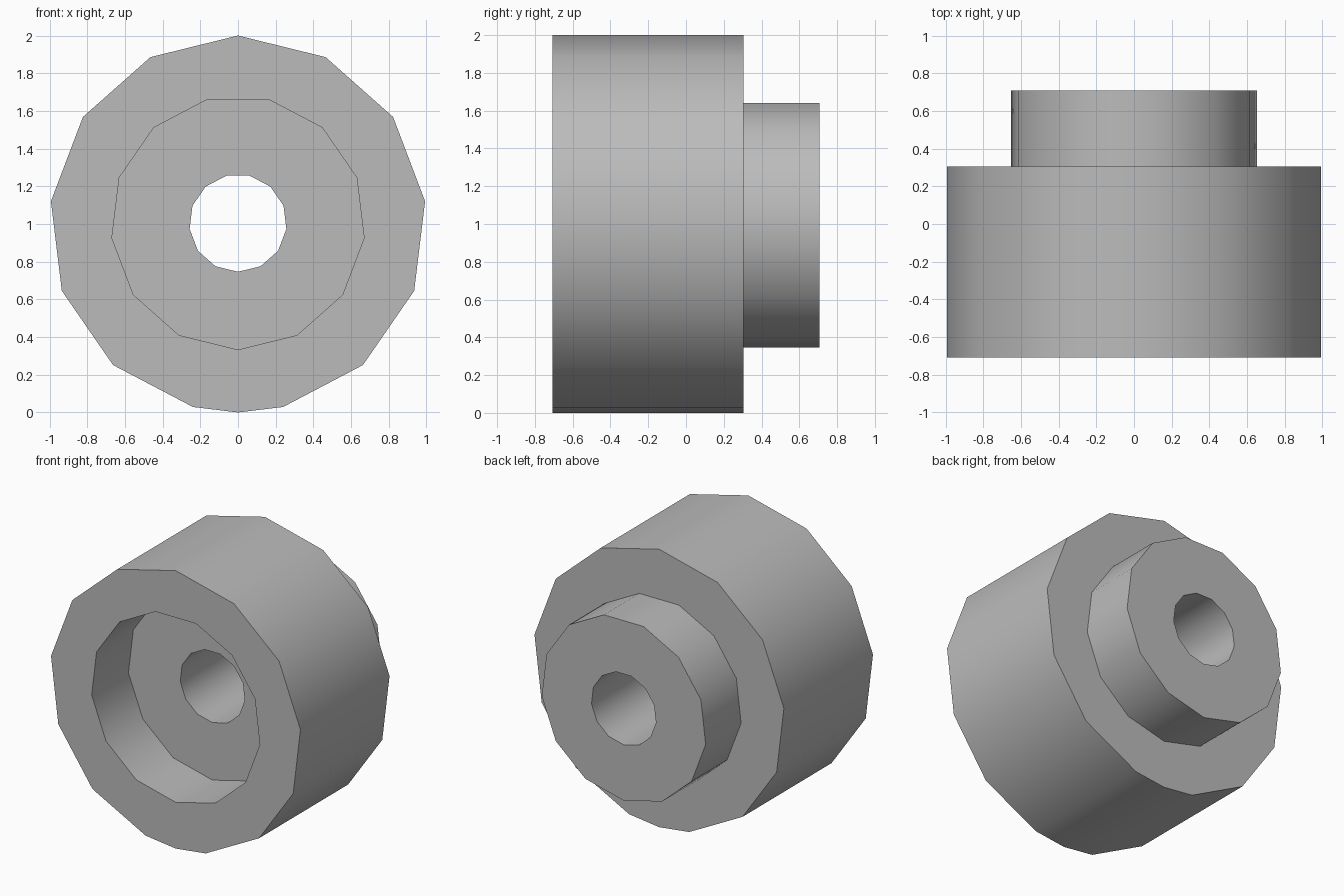
import bpy, bmesh, math

if "Cube" in bpy.data.objects:
    bpy.data.objects.remove(bpy.data.objects["Cube"])

STEP = 2 * math.pi / 13


def polygon(radius, centre_z, point_up=False):
    """13-sided outline in the xz plane, with a corner at the top or bottom."""
    sign = 1 if point_up else -1
    return [(radius * math.sin(i * STEP), centre_z + sign * radius * math.cos(i * STEP))
            for i in range(13)]


def ring(bm, outline, y):
    """Closed loop of edges at depth y."""
    verts = [bm.verts.new((x, y, z)) for x, z in outline]
    edges = [bm.edges.new((verts[i], verts[(i + 1) % len(verts)])) for i in range(len(verts))]
    return verts, edges


def wall(bm, a, b):
    """Side faces between two matching loops."""
    n = len(a[0])
    for i in range(n):
        j = (i + 1) % n
        bm.faces.new((a[0][i], a[0][j], b[0][j], b[0][i]))


def annulus(bm, outer, inner):
    """Flat face between an outer loop and the hole inside it."""
    bmesh.ops.triangle_fill(bm, edges=outer[1] + inner[1], use_beauty=True)


FRONT, RECESS, SHOULDER, BACK = -0.708, -0.29, 0.305, 0.708

# Outlines: the outer drum has an extra corner at its lowest point
drum = polygon(1.0, 1.0, point_up=True)
drum.insert(7, (0.0, 0.0))
recess = polygon(0.674, 1.007)
boss = polygon(0.657, 1.002)
bore = polygon(0.2586, 1.005)

bm = bmesh.new()
drum_front, drum_back = ring(bm, drum, FRONT), ring(bm, drum, SHOULDER)
boss_front, boss_back = ring(bm, boss, SHOULDER), ring(bm, boss, BACK)
recess_front, recess_back = ring(bm, recess, FRONT), ring(bm, recess, RECESS)
bore_front, bore_back = ring(bm, bore, RECESS), ring(bm, bore, BACK)

# Round walls
for a, b in ((drum_front, drum_back), (boss_front, boss_back),
             (recess_front, recess_back), (bore_front, bore_back)):
    wall(bm, a, b)

# Front rim, shoulder, boss end and recess floor
for outer, inner in ((drum_front, recess_front), (drum_back, boss_front),
                     (boss_back, bore_back), (recess_back, bore_front)):
    annulus(bm, outer, inner)

bmesh.ops.recalc_face_normals(bm, faces=bm.faces)
mesh = bpy.data.meshes.new("stepped_bushing")
bm.to_mesh(mesh)
bm.free()

grey = bpy.data.materials.new("grey")
grey.diffuse_color = (0.5, 0.5, 0.5, 1)
grey.use_nodes = True
grey.node_tree.nodes["Principled BSDF"].inputs["Base Color"].default_value = grey.diffuse_color
mesh.materials.append(grey)

bushing = bpy.data.objects.new("stepped_bushing", mesh)
bpy.context.collection.objects.link(bushing)
bpy.context.view_layer.objects.active = bushing
bushing.select_set(True)
bpy.ops.object.shade_smooth_by_angle(angle=math.radians(30))
